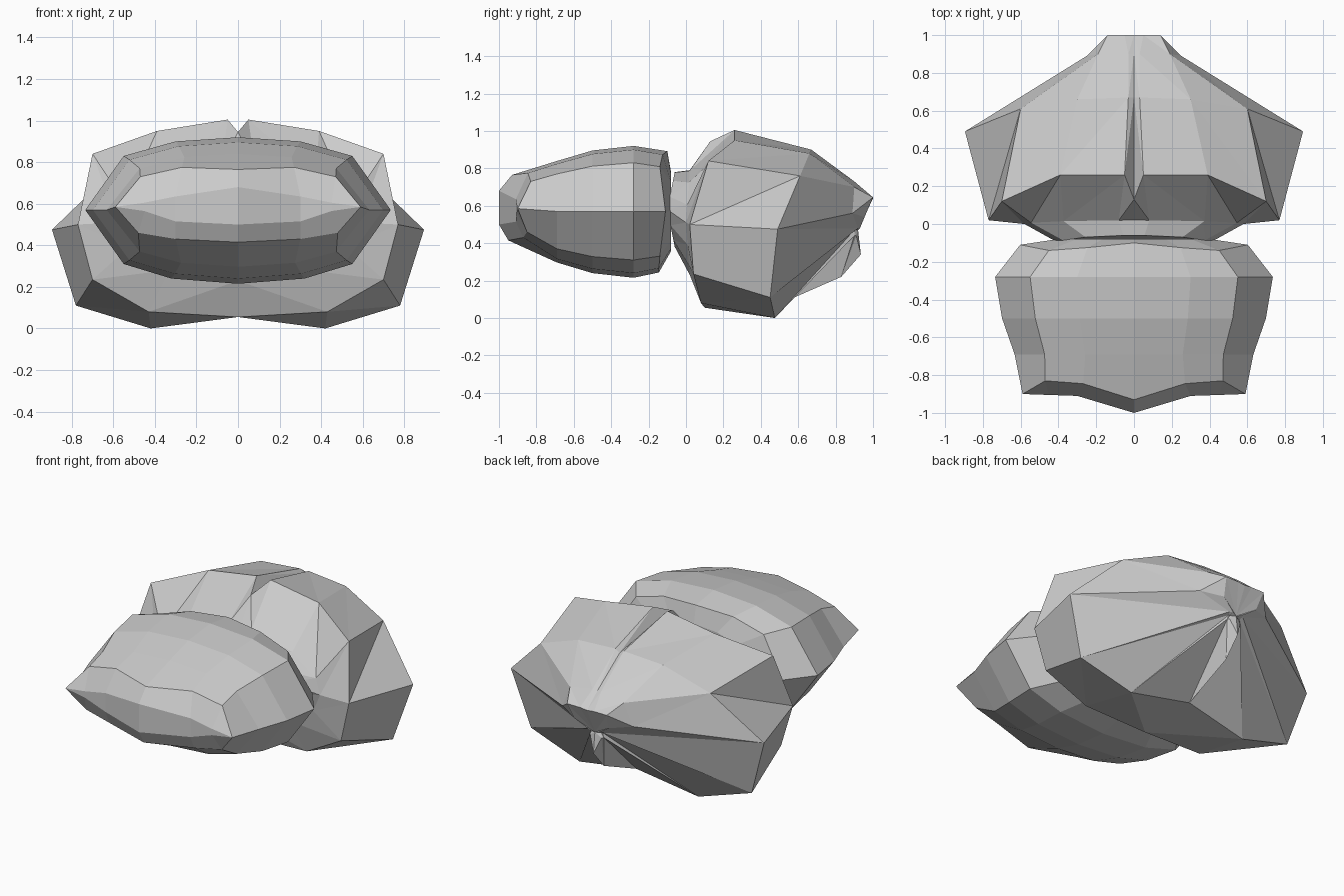
import bpy
import bmesh
from math import sin, cos, radians

default_cube = bpy.data.objects.get("Cube")
if default_cube:
    bpy.data.objects.remove(default_cube, do_unlink=True)

grey = bpy.data.materials.new("plain grey")
grey.use_nodes = True
shade = (0.6, 0.6, 0.6, 1)
grey.diffuse_color = shade
grey.node_tree.nodes["Principled BSDF"].inputs["Base Color"].default_value = shade


def mirrored_loft(name, rows, folded=False):
    """Bridge half rings (top centre round to bottom centre) and mirror them across x.
    A folded loft splits each panel along its diagonal to give crisp facets."""
    mesh = bpy.data.meshes.new(name)
    bm = bmesh.new()
    rings = [[bm.verts.new(point) for point in row] for row in rows]
    for near, far in zip(rings, rings[1:]):
        for i in range(len(near) - 1):
            if folded:
                bm.faces.new((near[i], near[i + 1], far[i]))
                bm.faces.new((near[i + 1], far[i + 1], far[i]))
            else:
                bm.faces.new((near[i], near[i + 1], far[i + 1], far[i]))
    # Copy the half to the other side and weld the centre seam
    copied = bmesh.ops.duplicate(bm, geom=bm.verts[:] + bm.edges[:] + bm.faces[:])["geom"]
    for item in copied:
        if isinstance(item, bmesh.types.BMVert):
            item.co.x = -item.co.x
    bmesh.ops.reverse_faces(bm, faces=[f for f in copied if isinstance(f, bmesh.types.BMFace)])
    bmesh.ops.remove_doubles(bm, verts=bm.verts[:], dist=0.0005)
    bmesh.ops.dissolve_degenerate(bm, edges=bm.edges[:], dist=0.0005)
    bmesh.ops.recalc_face_normals(bm, faces=bm.faces[:])
    bm.to_mesh(mesh)
    bm.free()
    mesh.materials.append(grey)
    body = bpy.data.objects.new(name, mesh)
    bpy.context.collection.objects.link(body)
    return body


# Front body: one cross-section scaled along the length, with a blunt pointed nose
mid = 0.57
section = [(0, .92), (.3, .9), (.55, .83), (.735, mid), (.55, .31), (.32, .24), (0, .215)]


def front_ring(y, width, height, top=0.0, shoulder=0.0, bottom=0.0):
    shifts = [top, shoulder / 2, shoulder, 0, shoulder, bottom, bottom]
    return [(x * width, y + shift, mid + (z - mid) * height)
            for (x, z), shift in zip(section, shifts)]


nose_half = [(0, -1, .59), (.3, -.91, .585), (.45, -.905, .585), (.59, -.9, .585)]
nose_line = nose_half + nose_half[-2::-1]
nose_lift = [.09, .05, .02, 0, -.02, -.07, -.09]
nose_ring = [(x, y, z + lift) for (x, y, z), lift in zip(nose_line, nose_lift)]
nose_rim = [(0, -.93, .765), (.27, -.845, .775), (.47, -.83, .73), (.59, -.9, .585),
            (.48, -.85, .46), (.3, -.87, .43), (0, -.95, .415)]

mirrored_loft("front_body", [
    nose_line,
    nose_ring,
    nose_rim,
    front_ring(-.69, .86, .77),
    front_ring(-.5, .95, .93),
    front_ring(-.28, 1, 1),
    front_ring(-.11, .82, .92, top=.01, shoulder=-.03, bottom=-.035),
    front_ring(-.08, .55, .6),
    [(0, -.08, mid)] * len(section),
])


# Rear body: narrow neck flaring into a wide shell that gathers to a rear point
column_angles = [radians(a) for a in (0, 8, 40, 70, 90, 115, 145, 180)]


def neck_ring(y, width, height, centre, bulge):
    return [(width * sin(a), y + bulge * abs(cos(a)), centre + height * cos(a))
            for a in column_angles]


# Shell front edge, including the front end of the top groove
shell_front = [(0, .13, .945), (.05, .26, 1.005), (.39, .26, .95), (.7, .12, .84),
               (.77, .02, .5), (.7, .04, .235), (.43, .08, .08), (0, .1, .055)]
# Widest ring
shell_middle = [(0, .67, .88), (.03, .67, .9), (.3, .66, .88), (.6, .61, .76),
                (.895, .49, .475), (.78, .45, .11), (.42, .475, 0), (0, .5, .075)]
# Hood above and lower keel below the rear point
shell_rear = [(0, .9, .72), (.03, .9, .73), (.19, .9, .7), (.25, .89, .56),
              (.05, .92, .48), (.04, .9, .47), (.05, .9, .44), (0, .83, .22)]
hood_tip = [(0, 1, .64), (.05, 1, .645), (.14, 1, .645), (.12, .955, .54),
            (.03, .93, .48), (.03, .9, .47), (.04, .91, .44), (0, .935, .34)]

mirrored_loft("rear_body", [
    [(0, -.09, mid)] * len(column_angles),
    neck_ring(-.1, .4, .2, .58, .04),
    neck_ring(0, .58, .28, .51, .02),
    shell_front,
    shell_middle,
    shell_rear,
    hood_tip,
    [(0, .92, .47)] * len(column_angles),
], folded=True)
